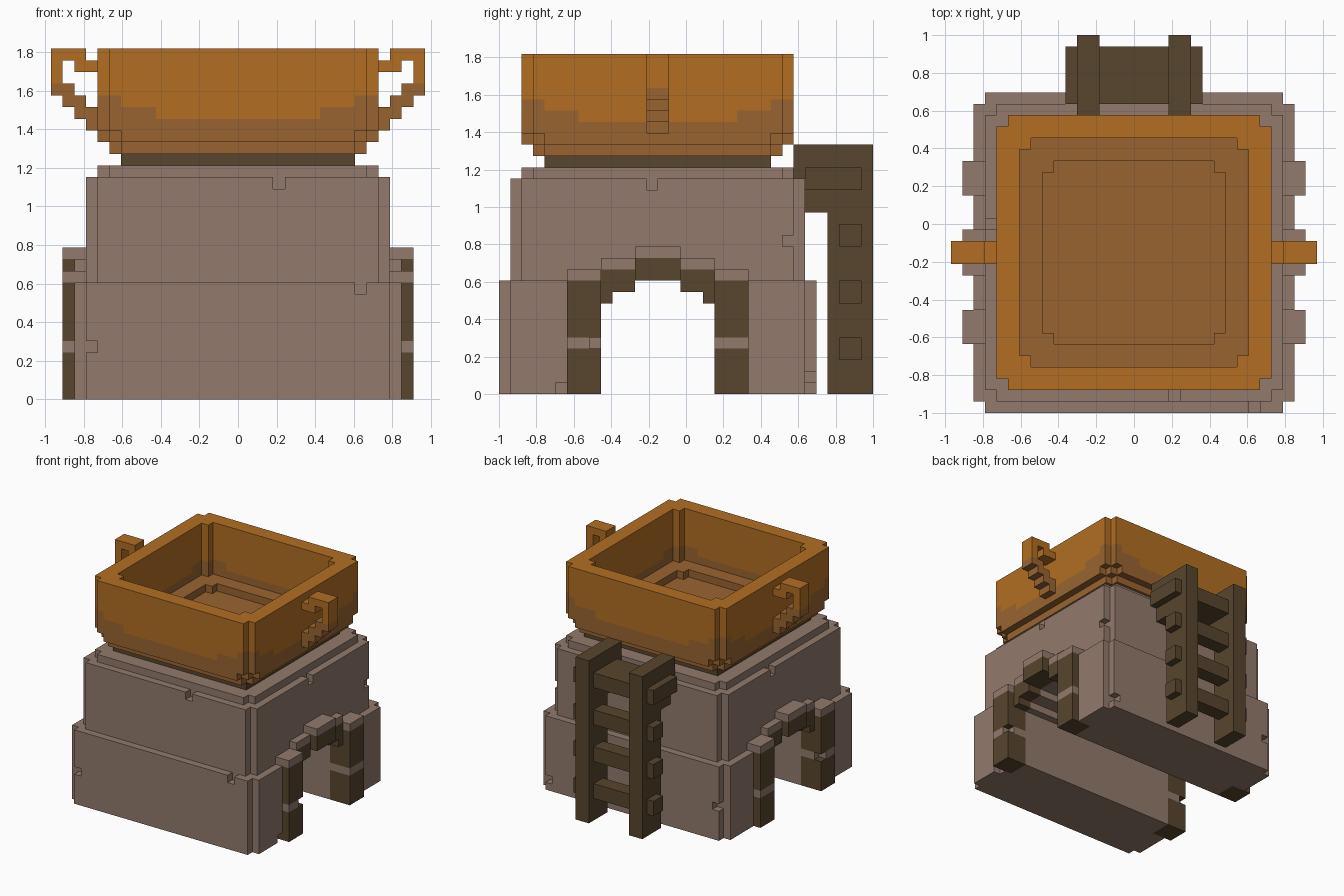
import bpy
import bmesh

V = 2 / 33          # size of one block
MID = 14            # block row of the body's centre in y

cube = bpy.data.objects.get("Cube")
if cube:
    bpy.data.objects.remove(cube)


def material(name, *rgb):
    def linear(c):
        c /= 255
        return c / 12.92 if c <= 0.04045 else ((c + 0.055) / 1.055) ** 2.4
    m = bpy.data.materials.new(name)
    m.use_nodes = True
    color = [linear(c) for c in rgb] + [1]
    m.diffuse_color = color
    m.node_tree.nodes["Principled BSDF"].inputs["Base Color"].default_value = color
    return m


stone = material("stone", 146, 122, 108)
dark_wood = material("dark_wood", 88, 69, 46)
copper = material("copper", 178, 110, 34)
dull_copper = material("dull_copper", 153, 100, 48)


# Block sets: each block is the integer position of its lower corner
def box(x0, x1, y0, y1, z0, z1):
    return {(x, y, z) for x in range(x0, x1) for y in range(y0, y1)
            for z in range(z0, z1)}


def slab(half, y0, y1, z0, z1, notch=1):
    """Box centred in x with stepped vertical corners."""
    return {(x, y, z) for x, y, z in box(-half, half, y0, y1, z0, z1)
            if min(x + half, half - 1 - x) + min(y - y0, y1 - 1 - y) >= notch}


def mirror_x(blocks):
    return {(-1 - x, y, z) for x, y, z in blocks}


def mirror_y(blocks):
    return {(x, 2 * MID - 1 - y, z) for x, y, z in blocks}


def build(name, blocks, solid, mats, rule):
    """Skin a block set where it is exposed, colour it and merge flat faces."""
    bm = bmesh.new()
    verts = {}

    def vert(p):
        if p not in verts:
            verts[p] = bm.verts.new((p[0] * V, p[1] * V - 1, p[2] * V))
        return verts[p]

    for block in sorted(blocks):
        for axis in range(3):
            b, c = (axis + 1) % 3, (axis + 2) % 3
            for side in (0, 1):
                near = list(block)
                near[axis] += 2 * side - 1
                if tuple(near) in solid:
                    continue
                ring = []
                for u, w in ((0, 0), (1, 0), (1, 1), (0, 1)):
                    p = list(block)
                    p[axis] += side
                    p[b] += u
                    p[c] += w
                    ring.append(vert(tuple(p)))
                face = bm.faces.new(ring if side else ring[::-1])
                face.material_index = rule(*block)
    bmesh.ops.dissolve_limit(bm, angle_limit=0.01, verts=bm.verts[:],
                             edges=bm.edges[:], delimit={'MATERIAL'})
    mesh = bpy.data.meshes.new(name)
    bm.to_mesh(mesh)
    bm.free()
    for m in mats:
        mesh.materials.append(m)
    bpy.context.collection.objects.link(bpy.data.objects.new(name, mesh))


parts = []


def part(name, blocks, mats, rule=lambda x, y, z: 0):
    parts.append((name, blocks, mats, rule))


# Arch surrounds on both sides: pillars, shoulders and keystone
pillar = box(12, 15, 6, 9, 0, 11)
shoulder = box(12, 14, 9, 12, 9, 12) | box(12, 14, 9, 10, 8, 9)
keystone = box(12, 15, 12, 16, 10, 13)
arch_parts = (
    ("front_pillar", pillar - {(14, 8, 4)}, lambda x, y, z: int(z in (4, 10))),
    ("back_pillar", mirror_y(pillar), lambda x, y, z: int(z in (4, 10))),
    ("front_shoulder", shoulder, lambda x, y, z: int(z >= 11)),
    ("back_shoulder", mirror_y(shoulder), lambda x, y, z: int(z >= 11)),
    ("keystone", keystone, lambda x, y, z: int(z >= 12)),
)
arches = set()
for name, blocks, rule in arch_parts:
    for side, half in (("left_", blocks), ("right_", mirror_x(blocks))):
        part(side + name, half, [dark_wood, stone], rule)
        arches |= half

# Stepped passage that runs side to side
passage = (box(-14, 14, 9, 19, 0, 8) | box(-14, 14, 10, 18, 8, 9)
           | box(-14, 14, 12, 16, 9, 10))

# Stone body: wide base, upper tier and raised lip, with small chips
body = slab(14, 0, 28, 0, 10) | slab(13, 1, 27, 10, 19) | slab(12, 2, 26, 19, 20)
body -= passage | arches
body -= {(10, 0, 9), (-13, 0, 4), (13, 5, 0), (12, 27, 1), (-13, 27, 4)}
body -= {(3, 1, 18), (12, 13, 18), (12, 25, 13), (-13, 16, 18)}
part("stone_body", body, [stone])

# Dark neck under the basin
part("neck", box(-10, 10, 4, 24, 20, 21), [dark_wood])


# Basin: stepped underside, hollow inside, dull lower band rising at corners
def basin_band(x, y, z):
    u = min(abs(x + 0.5), abs(y + 0.5 - MID))
    level = 24 if u < 7 else 25 if u < 10 else 26
    return int(z < level)


basin = slab(11, 3, 25, 21, 22) | slab(12, 2, 26, 22, 23, 2) | slab(12, 2, 26, 23, 30)
basin -= slab(10, 4, 24, 23, 30) | slab(8, 6, 22, 22, 23)
part("basin", basin, [copper, dull_copper], basin_band)

# Hooked handles
handle = box(15, 16, 13, 15, 26, 30) | box(13, 16, 13, 15, 29, 30)
handle |= box(12, 14, 13, 15, 28, 29)
for step in range(3):
    handle |= box(12 + step, 13 + step, 13, 15, 23 + step, 25 + step)
for name, blocks in (("left_handle", handle), ("right_handle", mirror_x(handle))):
    part(name, blocks, [copper, dull_copper], lambda x, y, z: int(z < 27))

# Ladder at the back: hooked rails and four rungs
rail = box(3, 5, 29, 33, 0, 22) | box(3, 5, 27, 29, 16, 22) | box(3, 5, 26, 27, 19, 22)
rails = rail | mirror_x(rail)
part("left_ladder_rail", rail, [dark_wood])
part("right_ladder_rail", mirror_x(rail), [dark_wood])
for i in range(4):
    start = 27 if i == 3 else 30
    z = 3 + 5 * i
    part(f"ladder_rung_{i + 1}", box(-6, 6, start, 32, z, z + 2) - rails, [dark_wood])

# Skin every part, leaving out faces buried against a neighbour
solid = set().union(*(blocks for _, blocks, _, _ in parts))
for name, blocks, mats, rule in parts:
    build(name, blocks, solid, mats, rule)
